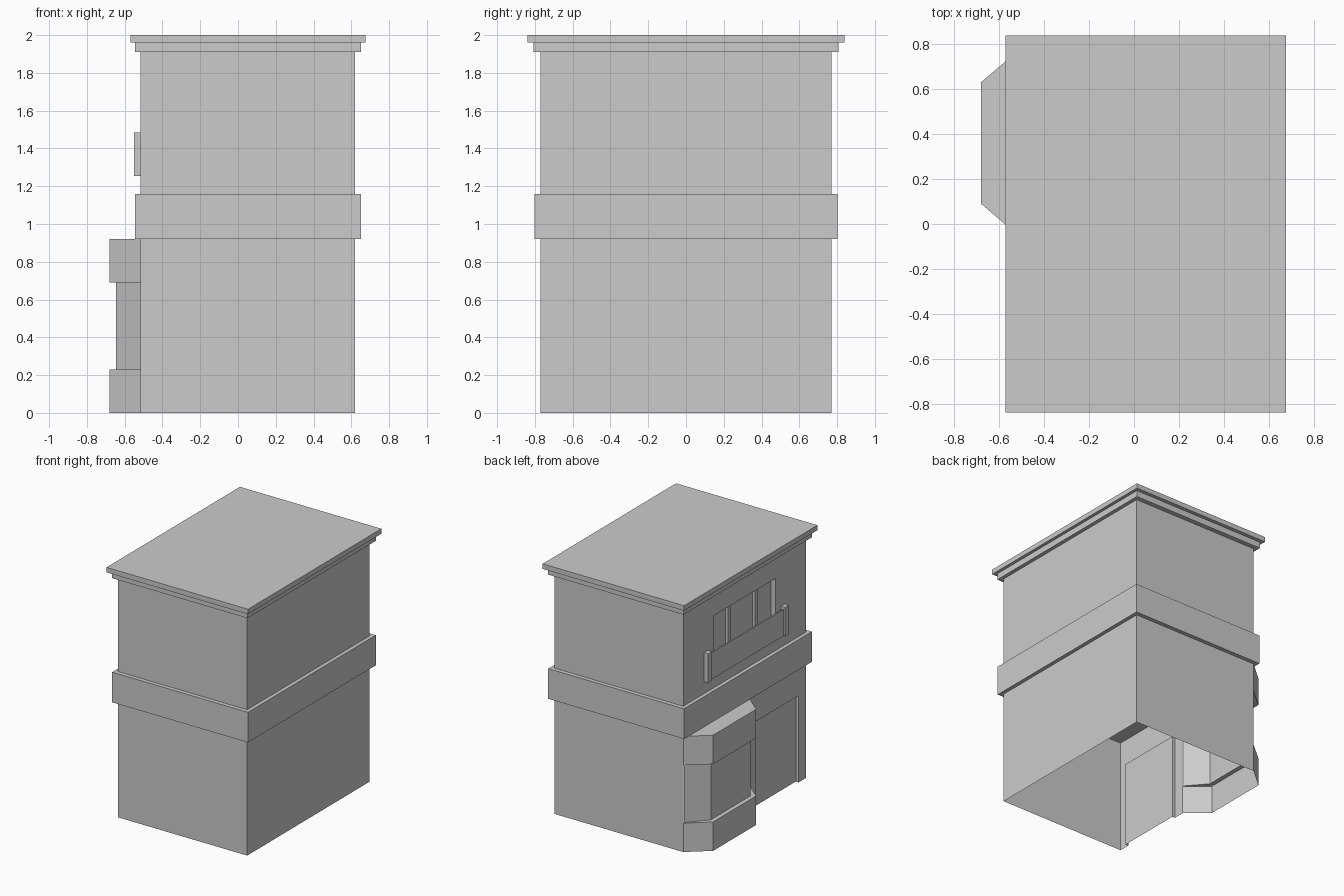
import bpy, bmesh

if "Cube" in bpy.data.objects:
    bpy.data.objects.remove(bpy.data.objects["Cube"])

XW, XE, Y = -0.515, 0.62, 0.77      # main wall planes


def mesh_object(name, bm):
    me = bpy.data.meshes.new(name)
    bm.to_mesh(me)
    bm.free()
    ob = bpy.data.objects.new(name, me)
    bpy.context.collection.objects.link(ob)
    return ob


def box(name, x0, x1, y0, y1, z0, z1):
    bm = bmesh.new()
    bmesh.ops.create_cube(bm, size=1)
    for v in bm.verts:
        v.co = (x1 if v.co.x > 0 else x0,
                y1 if v.co.y > 0 else y0,
                z1 if v.co.z > 0 else z0)
    return mesh_object(name, bm)


def loft(bm, rings):
    """Skin open plan paths, each given as (path, z), from bottom to top."""
    rows = [[bm.verts.new((x, y, z)) for x, y in path] for path, z in rings]
    for lo, hi in zip(rows, rows[1:]):
        for i in range(len(lo) - 1):
            bm.faces.new((lo[i], lo[i + 1], hi[i + 1], hi[i]))
    return rows


# ground floor: thin open-bottomed shell with a shallow recessed doorway
D, d0, d1 = XW + 0.025, -0.14, -0.68
round_path = [(XW, -Y), (XE, -Y), (XE, Y), (XW, Y)]
door_path = [(XW, -0.05), (XW, d0), (D, d0), (D, d1), (XW, d1)] + round_path
bm = bmesh.new()
loft(bm, [(door_path, 0), (door_path, 0.69)])
loft(bm, [([(XW, -0.05), (XW, d0), (XW, d1)] + round_path, 0.69),
          ([(XW, -0.05), (XW, d0), (XW, d1)] + round_path, 0.92)])
bm.faces.new([bm.verts.new((x, y, 0.69)) for x, y in door_path[1:5]])
bmesh.ops.remove_doubles(bm, verts=bm.verts, dist=1e-4)
mesh_object("ground_floor_walls", bm)

# bay window: hollow, with the glazed middle set back
outer = [(XW, Y), (-0.68, 0.63), (-0.68, 0.09), (XW, -0.05)]
inner = [(XW, 0.76), (-0.645, 0.61), (-0.645, 0.11), (XW, -0.04)]
bm = bmesh.new()
rows = loft(bm, [(outer, 0), (outer, 0.23), (inner, 0.23),
                 (inner, 0.69), (outer, 0.69), (outer, 0.92)])
bm.faces.new(rows[-1])
mesh_object("bay_window", bm)

# band between the floors, upper storey and stepped cornice
box("floor_band", -0.545, 0.65, -0.803, 0.803, 0.92, 1.16)
upper = box("upper_storey", XW, XE, -Y, Y, 1.16, 1.91)
box("cornice_lower", -0.545, 0.65, -0.808, 0.808, 1.91, 1.96)
box("cornice_upper", -0.57, 0.675, -0.838, 0.838, 1.96, 2.0)

# recessed upper window opening
cutter = box("window_cutter", XW - 0.1, XW + 0.04, -0.39, 0.39, 1.255, 1.733)
cutter.hide_render = True
mod = upper.modifiers.new("window", 'BOOLEAN')
mod.object = cutter
mod.operation = 'DIFFERENCE'
mod.solver = 'EXACT'
bpy.context.view_layer.objects.active = upper
bpy.ops.object.modifier_apply(modifier=mod.name)
bpy.data.objects.remove(cutter)

# window mullions and balcony posts, one on each side
for s, side in ((1, "back"), (-1, "front")):
    box("mullion_" + side, XW + 0.015, XW + 0.04,
        s * 0.17 - 0.015, s * 0.17 + 0.015, 1.255, 1.733)
    box("balcony_post_" + side, -0.55, XW,
        s * 0.483 - 0.025, s * 0.483 + 0.025, 1.255, 1.485)

# balcony panel
box("balcony_panel", -0.537, -0.527, -0.46, 0.46, 1.255, 1.465)
